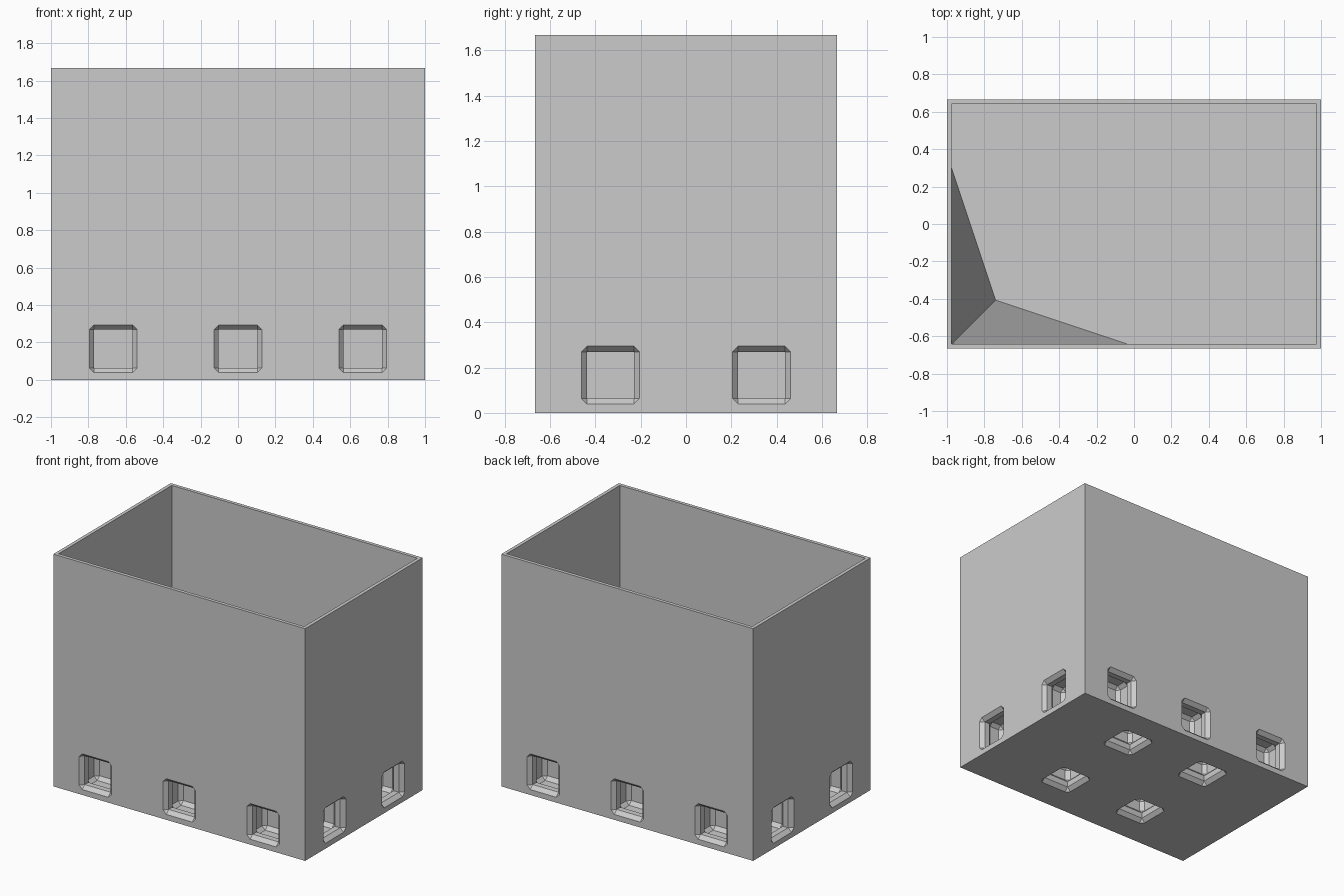
import bpy, bmesh
from mathutils import Matrix, Vector

if "Cube" in bpy.data.objects:
    bpy.data.objects.remove(bpy.data.objects["Cube"])

UNIT = 2 / 3                        # grid cell size
X, Y, TOP = 1.0, UNIT, 2.5 * UNIT   # outer half sizes and height
WALL, FLOOR = 0.025, UNIT / 2

grey = bpy.data.materials.new("plain grey")
grey.use_nodes = True
colour = (0.6, 0.6, 0.6, 1)
grey.diffuse_color = colour
grey.node_tree.nodes["Principled BSDF"].inputs["Base Color"].default_value = colour


def make_object(name, bm):
    bmesh.ops.recalc_face_normals(bm, faces=bm.faces)
    mesh = bpy.data.meshes.new(name)
    bm.to_mesh(mesh)
    bm.free()
    mesh.materials.append(grey)
    obj = bpy.data.objects.new(name, mesh)
    bpy.context.collection.objects.link(obj)
    return obj


def add_box(bm, hx, hy, z0, z1):
    matrix = Matrix.Translation((0, 0, (z0 + z1) / 2)) @ Matrix.Diagonal((2 * hx, 2 * hy, z1 - z0, 1))
    bmesh.ops.create_cube(bm, size=1, matrix=matrix)


# Socket profile: depth and half width, with a chamfered mouth and an undercut
NARROW, WIDE = 0.103, 0.128
PROFILE = [(-0.02, WIDE), (0, WIDE), (0.028, NARROW), (0.07, NARROW),
           (0.095, WIDE), (0.17, WIDE), (0.195, NARROW)]


def add_socket(bm, centre, inward):
    inward = Vector(inward)
    side = Vector((0, 1, 0)) if inward.x else Vector((1, 0, 0))
    up = inward.cross(side)
    rings = []
    for depth, h in PROFILE:
        c = NARROW                  # corners are cut where the socket is wide
        outline = [(h, -c), (h, c), (c, h), (-c, h), (-h, c), (-h, -c), (-c, -h), (c, -h)]
        rings.append([bm.verts.new(Vector(centre) + inward * depth + side * u + up * v)
                      for u, v in outline])
    for a, b in zip(rings, rings[1:]):
        for i in range(8):
            j = (i + 1) % 8
            bm.faces.new((a[i], a[j], b[j], b[i]))
    bm.faces.new(rings[0])
    bm.faces.new(rings[-1])


# Outer block
bm = bmesh.new()
add_box(bm, X, Y, 0, TOP)
bin_body = make_object("bin_body", bm)

# Cutter: open interior and all connector sockets
bm = bmesh.new()
add_box(bm, X - WALL, Y - WALL, FLOOR, TOP + 0.1)
mid = UNIT / 4
for s in (-1, 1):
    for x in (-UNIT, 0, UNIT):
        add_socket(bm, (x, s * Y, mid), (0, -s, 0))
    for y in (-UNIT / 2, UNIT / 2):
        add_socket(bm, (s * X, y, mid), (-s, 0, 0))
        add_socket(bm, (s * UNIT / 2, y, 0), (0, 0, 1))
bmesh.ops.remove_doubles(bm, verts=bm.verts, dist=0.0005)
cutter = make_object("cutter", bm)
cutter.hide_render = True

cut = bin_body.modifiers.new("hollow", "BOOLEAN")
cut.operation, cut.solver, cut.object = "DIFFERENCE", "EXACT", cutter
bpy.context.view_layer.objects.active = bin_body
bpy.ops.object.modifier_apply(modifier=cut.name)
bpy.data.objects.remove(cutter)

# Tapered corner brace: rises from the floor to the rim along one inner corner
bm = bmesh.new()
cx, cy, leg = -X + WALL, -Y + WALL, 0.94
base = [bm.verts.new((cx + dx, cy + dy, FLOOR))
        for dx, dy in ((0, 0), (leg, 0), (leg / 4, leg / 4), (0, leg))]
tip = bm.verts.new((cx, cy, TOP))
bm.faces.new(base)
for i in range(4):
    bm.faces.new((base[i], base[(i + 1) % 4], tip))
make_object("corner_brace", bm)
